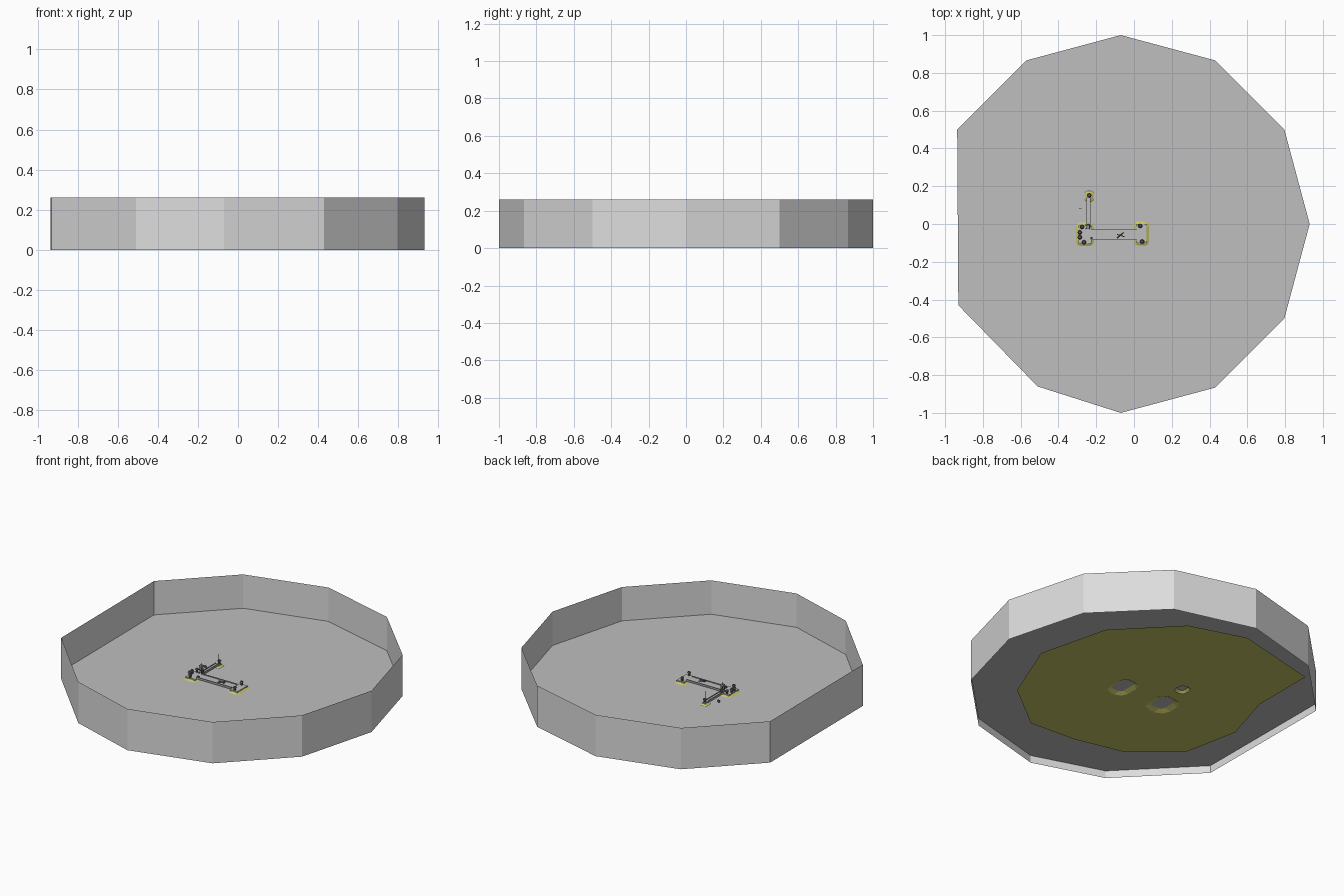
import bpy, bmesh, math
from mathutils import Vector

if "Cube" in bpy.data.objects:
    bpy.data.objects.remove(bpy.data.objects["Cube"])


def mat(name, r, g, b):
    m = bpy.data.materials.new(name)
    m.diffuse_color = (r, g, b, 1)
    m.use_nodes = True
    m.node_tree.nodes["Principled BSDF"].inputs["Base Color"].default_value = m.diffuse_color
    return m


WALL = mat("pale_grey", 0.72, 0.72, 0.72)
WATER = mat("mid_grey", 0.52, 0.52, 0.52)
SAND = mat("sand_yellow", 0.58, 0.56, 0.13)
STEEL = mat("steel_grey", 0.36, 0.36, 0.38)
DARK = mat("dark_grey", 0.12, 0.12, 0.13)


def finish(name, bm, m):
    me = bpy.data.meshes.new(name)
    bm.to_mesh(me)
    bm.free()
    me.materials.append(m)
    ob = bpy.data.objects.new(name, me)
    bpy.context.collection.objects.link(ob)
    return ob


def box(name, x0, x1, y0, y1, z0, z1, m):
    bm = bmesh.new()
    bmesh.ops.create_cube(bm, size=1)
    for v in bm.verts:
        v.co = Vector((x0 + (v.co.x + .5) * (x1 - x0), y0 + (v.co.y + .5) * (y1 - y0),
                       z0 + (v.co.z + .5) * (z1 - z0)))
    return finish(name, bm, m)


def rod(name, a, b, r, m, sides=8, r2=None):
    a, b = Vector(a), Vector(b)
    bm = bmesh.new()
    bmesh.ops.create_cone(bm, cap_ends=True, segments=sides, radius1=r,
                          radius2=r if r2 is None else r2, depth=(b - a).length)
    ob = finish(name, bm, m)
    ob.location = (a + b) / 2
    ob.rotation_euler = (b - a).to_track_quat('Z', 'Y').to_euler()
    return ob


FLOOR_Z, TOP_Z, BED_Z = 0.047, 0.26, 0.034

# basin outline: twelve-sided ring with one corner cut off
ring = [(-0.07 + math.cos(math.radians(30 * i)), math.sin(math.radians(30 * i)))
        for i in range(12) if i != 6]
ring[6] = (-0.93, -0.43)
ring[7] = (-0.51, -0.86)

# basin wall as a thin sheet
bm = bmesh.new()
lo = [bm.verts.new((x, y, 0)) for x, y in ring]
hi = [bm.verts.new((x, y, TOP_Z)) for x, y in ring]
n = len(ring)
for i in range(n):
    j = (i + 1) % n
    bm.faces.new((lo[i], lo[j], hi[j], hi[i]))
finish("basin_wall", bm, WALL)

# flat water surface
bm = bmesh.new()
bm.faces.new([bm.verts.new((x, y, FLOOR_Z)) for x, y in ring])
finish("water_surface", bm, WATER)

# sand bed below the water, with three mounds that break the surface
bed = [(.65, -.05), (.54, .39), (.21, .73), (-.14, .84), (-.68, .71), (-.68, .30),
       (-.78, -.03), (-.71, -.37), (-.43, -.61), (-.13, -.68), (.18, -.70), (.485, -.46)]
islands = {"main": (-.26, -.055, .046, .06), "east": (.04, -.05, .038, .062),
           "north": (-.237, .147, .022, .026)}


def rounded(cx, cy, hx, hy, r):
    pts = []
    for k, (sx, sy) in enumerate(((1, 1), (-1, 1), (-1, -1), (1, -1))):
        for t in (0, 45, 90):
            a = math.radians(90 * k + t)
            pts.append((cx + sx * (hx - r) + r * math.cos(a), cy + sy * (hy - r) + r * math.sin(a)))
    return pts


bm = bmesh.new()
edges = []


def loop(pts, z):
    vs = [bm.verts.new((x, y, z)) for x, y in pts]
    return vs


def ring_edges(vs):
    return [bm.edges.new((vs[i], vs[(i + 1) % len(vs)])) for i in range(len(vs))]


edges += ring_edges(loop(bed, BED_Z))
bases = []
for cx, cy, hx, hy in islands.values():
    g = min(hx, hy) * 0.8
    base = loop(rounded(cx, cy, hx + g, hy + g, g + hx * .6), BED_Z)
    edges += ring_edges(base)
    bases.append((base, cx, cy, hx, hy))
bmesh.ops.triangle_fill(bm, edges=edges, use_beauty=True, use_dissolve=False)
for base, cx, cy, hx, hy in bases:
    prev = base
    for grow, z in ((0, FLOOR_Z + .001), (-.012, FLOOR_Z + .008)):
        cur = loop(rounded(cx, cy, hx + grow, hy + grow, hx * .5), z)
        for i in range(len(cur)):
            j = (i + 1) % len(cur)
            bm.faces.new((prev[i], prev[j], cur[j], cur[i]))
        prev = cur
bmesh.ops.recalc_face_normals(bm, faces=bm.faces)
finish("sand_bed", bm, SAND)

# platform slab on each mound
for key, (cx, cy, hx, hy) in islands.items():
    k = .012
    box(key + "_platform", cx - hx + k, cx + hx - k, cy - hy + k, cy + hy - k,
        FLOOR_Z + .004, FLOOR_Z + .014, WATER)

# bridges between the platforms, with thin side rails
box("long_bridge", -.23, .015, -.085, -.027, .056, .063, WATER)
for y in (-.085, -.029):
    box("long_bridge_rail", -.23, .015, y, y + .003, .06, .069, STEEL)
box("short_bridge", -.252, -.23, -.01, .14, .056, .063, WATER)
for x in (-.252, -.232):
    box("short_bridge_rail", x, x + .002, -.01, .14, .06, .069, STEEL)

# bollard lamps on the platforms
for x, y in ((.033, -.01), (.043, -.093), (-.237, .152), (-.242, -.012), (-.275, -.015),
             (-.287, -.045), (-.287, -.07), (-.265, -.097)):
    rod("bollard", (x, y, .055), (x, y, .078), .007, DARK)
    rod("bollard_cap", (x, y, .078), (x, y, .085), .012, DARK, r2=.007)

# tower on the main platform
for dx in (-.01, .01):
    for dy in (-.01, .01):
        rod("tower_leg", (-.245 + dx, -.015 + dy, .06), (-.245 + dx * .5, -.015 + dy * .5, .11), .002, DARK, 4)
box("tower_cabin", -.255, -.235, -.025, -.005, .1, .112, STEEL)
rod("tower_mast", (-.245, -.015, .11), (-.245, -.015, .125), .002, DARK, 4)

# slim mast and cross arm beside the short bridge
rod("slim_mast", (-.235, .14, .06), (-.235, .14, .125), .0018, DARK, 5)
box("floating_marker", -.292, -.279, .081, .086, FLOOR_Z, .062, DARK)

# small crossed-arm vehicle on the long bridge
rod("vehicle_body", (-.09, -.075, .07), (-.055, -.045, .07), .004, DARK, 6)
rod("vehicle_arm", (-.09, -.055, .071), (-.05, -.067, .071), .003, DARK, 6)
box("bridge_crate", -.23, -.22, -.08, -.07, .063, .072, DARK)
